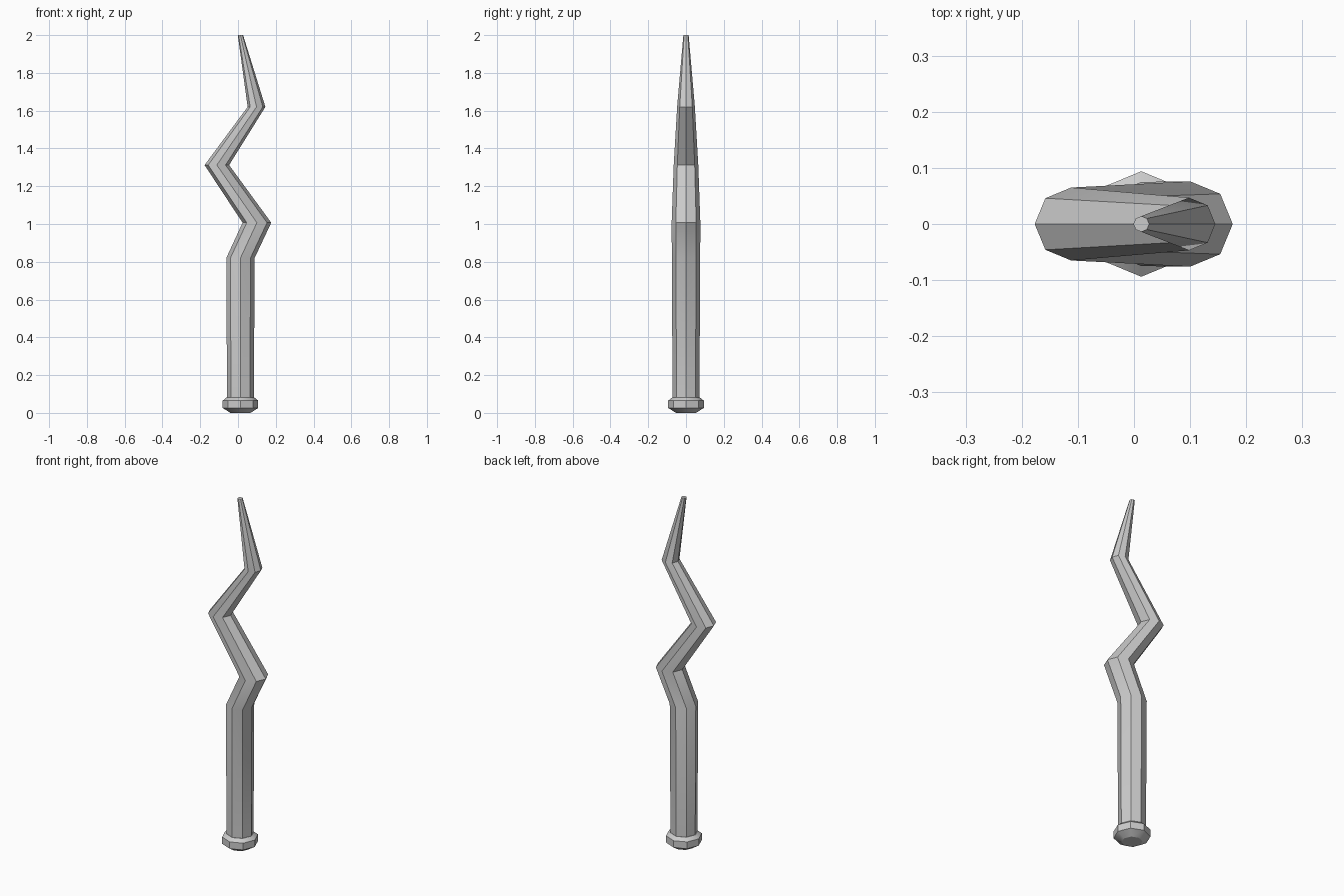
import bpy, bmesh, math

if "Cube" in bpy.data.objects:
    bpy.data.objects.remove(bpy.data.objects["Cube"])

SIDES = 8

def loft(name, rings):
    """Skin horizontal octagons given as (centre x, z, radius)."""
    bm = bmesh.new()
    loops = []
    for cx, z, r in rings:
        loops.append([bm.verts.new((cx + r * math.cos(2 * math.pi * i / SIDES),
                                    r * math.sin(2 * math.pi * i / SIDES), z))
                      for i in range(SIDES)])
    for a, b in zip(loops, loops[1:]):
        for i in range(SIDES):
            j = (i + 1) % SIDES
            bm.faces.new((a[i], a[j], b[j], b[i]))
    bm.faces.new(loops[0][::-1])
    bm.faces.new(loops[-1])
    bmesh.ops.recalc_face_normals(bm, faces=bm.faces)
    mesh = bpy.data.meshes.new(name)
    bm.to_mesh(mesh)
    bm.free()
    obj = bpy.data.objects.new(name, mesh)
    bpy.context.collection.objects.link(obj)
    bpy.ops.object.select_all(action='DESELECT')
    obj.select_set(True)
    bpy.context.view_layer.objects.active = obj
    bpy.ops.object.shade_smooth_by_angle(angle=math.radians(33))
    return obj

X = 0.013  # axis of handle and tip

# Straight handle running into the zigzag tapered shaft
loft("zigzag_shaft", [
    (X, 0.07, 0.071), (X, 0.82, 0.075), (0.10, 1.007, 0.076),
    (-0.112, 1.312, 0.065), (0.098, 1.62, 0.047), (X, 2.0, 0.014)])

# Chamfered end knob
loft("end_knob", [
    (X, 0.0, 0.053), (X, 0.026, 0.094), (X, 0.065, 0.094), (X, 0.082, 0.073)])
